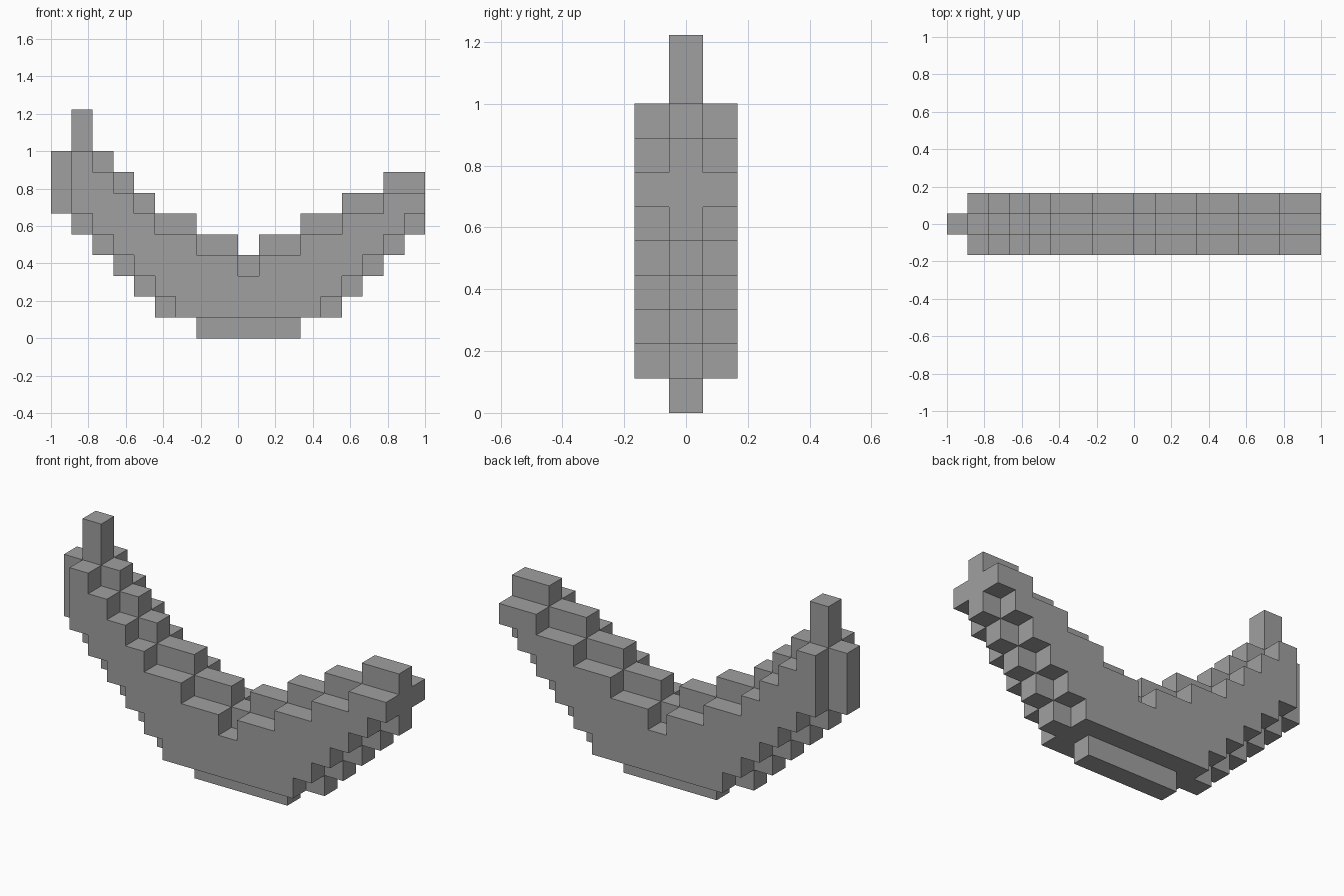
import bpy
import bmesh
from mathutils import Vector

cube = bpy.data.objects.get("Cube")
if cube:
    bpy.data.objects.remove(cube, do_unlink=True)

CELL = 1 / 9
START = Vector((-9, -1.5, 0))

grey = bpy.data.materials.new("plain_grey")
grey.use_nodes = True
colour = (0.35, 0.35, 0.35, 1)
grey.diffuse_color = colour
grey.node_tree.nodes["Principled BSDF"].inputs["Base Color"].default_value = colour

# Curved fruit: bottom and top step of every column, from the stem end to the tip
bottoms = [6, 5, 4, 3, 2, 1, 1, 0, 0, 0, 0, 0, 1, 1, 2, 3, 4, 5]
tops = [9, 9, 9, 8, 7, 6, 6, 5, 5, 4, 5, 5, 6, 6, 7, 7, 8, 8]

fruit = set()
for col, (low, high) in enumerate(zip(bottoms, tops)):
    # Middle layer
    fruit |= {(col, 1, z) for z in range(low, high)}
    # Outer layers: one step slimmer, flat underneath, missing at the stem end
    if col > 0:
        outer_low = 1 if 6 <= col <= 12 else low + 1
        outer_high = high if col == 1 else high - 1
        fruit |= {(col, y, z) for y in (0, 2) for z in range(outer_low, outer_high)}

# Stem standing on the raised end
stem = {(1, 1, 9), (1, 1, 10)}
solid = fruit | stem


def build_part(name, cells):
    """Skin the exposed sides of the blocks and merge the flat areas."""
    bm = bmesh.new()
    for cell in sorted(cells):
        for axis in range(3):
            for side in (0, 1):
                neighbour = list(cell)
                neighbour[axis] += 2 * side - 1
                if tuple(neighbour) in solid:
                    continue
                u, v = (axis + 1) % 3, (axis + 2) % 3
                corners = []
                for du, dv in ((0, 0), (1, 0), (1, 1), (0, 1)):
                    p = Vector(cell)
                    p[axis] += side
                    p[u] += du
                    p[v] += dv
                    corners.append(bm.verts.new((p + START) * CELL))
                bm.faces.new(corners if side else corners[::-1])
    bmesh.ops.remove_doubles(bm, verts=bm.verts[:], dist=0.001)
    bmesh.ops.dissolve_limit(bm, angle_limit=0.01, verts=bm.verts[:], edges=bm.edges[:])
    mesh = bpy.data.meshes.new(name)
    bm.to_mesh(mesh)
    bm.free()
    mesh.materials.append(grey)
    obj = bpy.data.objects.new(name, mesh)
    bpy.context.collection.objects.link(obj)
    return obj


build_part("curved_fruit", fruit)
build_part("stem", stem)
